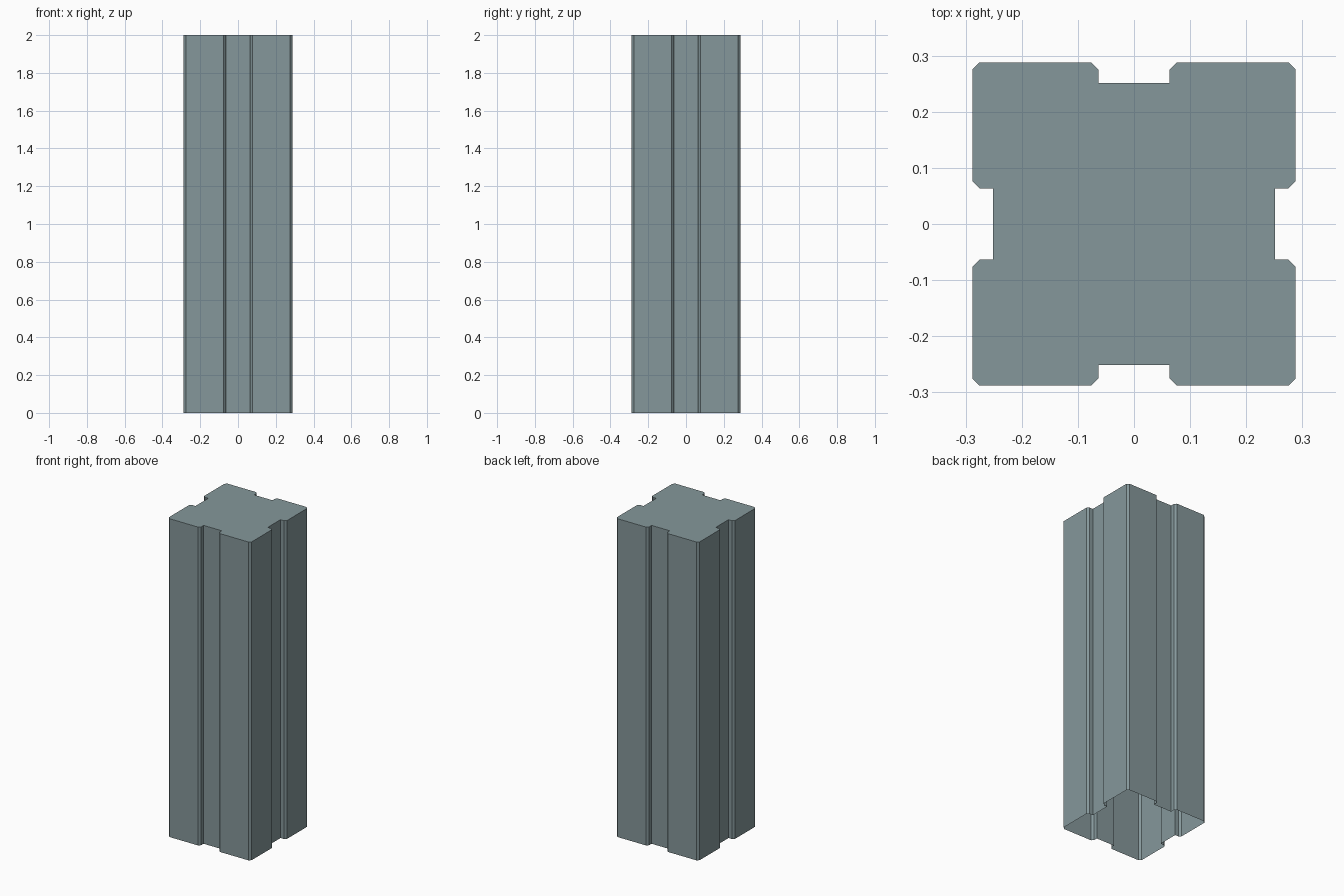
import bpy, bmesh

if "Cube" in bpy.data.objects:
    bpy.data.objects.remove(bpy.data.objects["Cube"])

H = 2.0        # column height
R = 0.288      # outer half width
C = 0.0125     # chamfer on vertical edges
N = 0.0635     # groove half width
D = 0.251      # distance from centre to groove floor

mat = bpy.data.materials.new("grey_teal")
mat.diffuse_color = (0.235, 0.312, 0.327, 1)
mat.use_nodes = True
mat.node_tree.nodes["Principled BSDF"].inputs["Base Color"].default_value = mat.diffuse_color

# One side of the cross-section (right, +x), running counter-clockwise
side = [(R, -R + C), (R, -N - C), (R - C, -N), (D, -N),
        (D, N), (R - C, N), (R, N + C), (R, R - C)]

# Repeat the side by quarter turns
profile = []
for _ in range(4):
    profile += side
    side = [(-y, x) for x, y in side]

# Grooved column: walls and top cap, open underneath
bm = bmesh.new()
low = [bm.verts.new((x, y, 0)) for x, y in profile]
high = [bm.verts.new((x, y, H)) for x, y in profile]
n = len(profile)
for i in range(n):
    j = (i + 1) % n
    bm.faces.new((low[i], low[j], high[j], high[i]))
bm.faces.new(high)

mesh = bpy.data.meshes.new("grooved_column")
bm.to_mesh(mesh)
bm.free()
mesh.materials.append(mat)
column = bpy.data.objects.new("grooved_column", mesh)
bpy.context.collection.objects.link(column)
